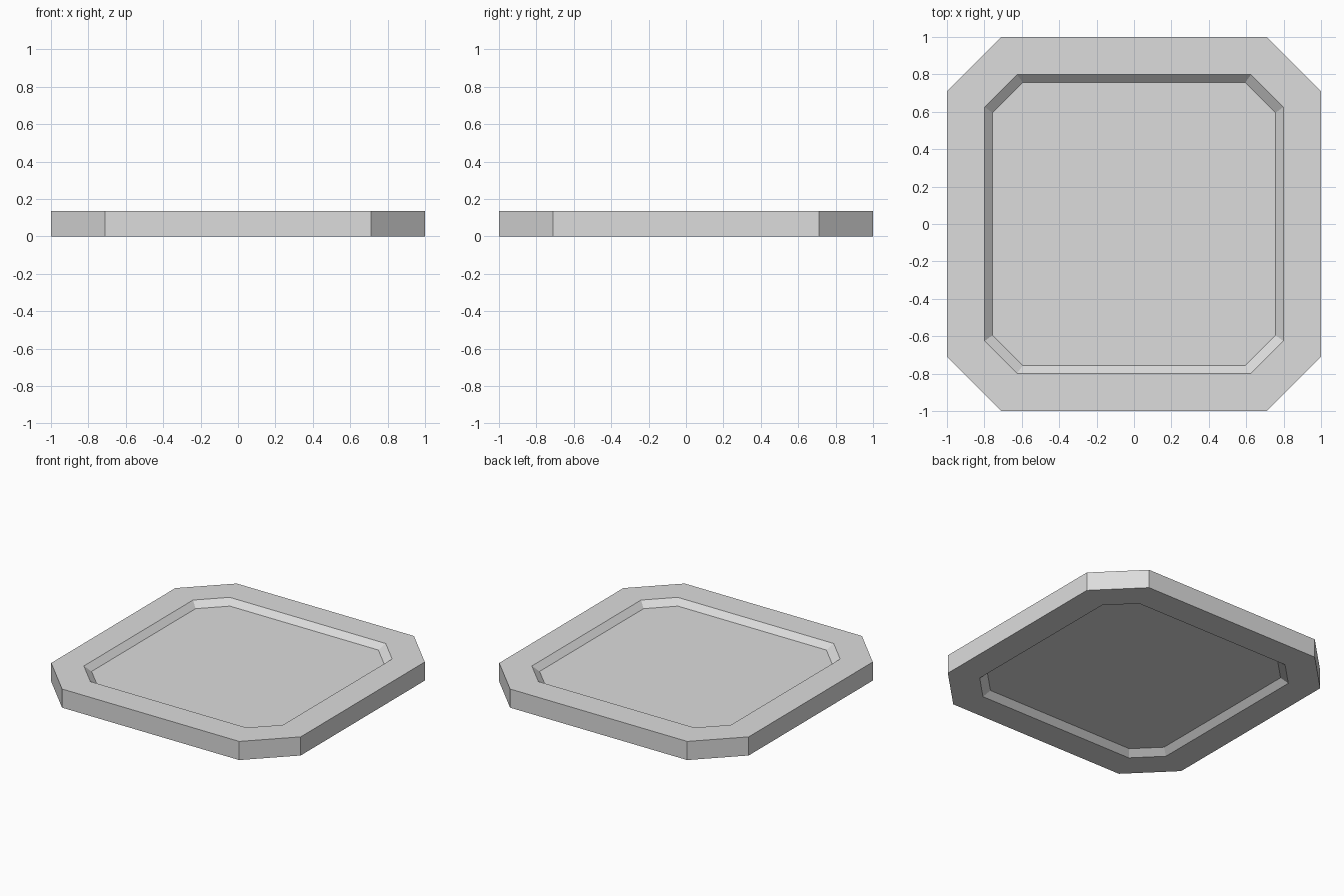
import bpy
import bmesh

cube = bpy.data.objects.get("Cube")
if cube:
    bpy.data.objects.remove(cube, do_unlink=True)

HEIGHT = 0.135
DEPTH = 0.04

# Plain grey material
grey = bpy.data.materials.new("light_grey")
grey.use_nodes = True
colour = (0.72, 0.72, 0.72, 1)
grey.diffuse_color = colour
grey.node_tree.nodes["Principled BSDF"].inputs["Base Color"].default_value = colour


def octagon(bm, half, straight, z):
    """Ring of a square with cut corners, counter-clockwise from above."""
    corners = []
    x, y = half, straight
    for _ in range(4):
        corners += [(x, -y), (x, y)]
        x, y = -y, x
        # Quarter turn: restore the half-width and straight lengths by rotation
    ring = []
    for turn in range(4):
        for side in (-straight, straight):
            px, py = half, side
            for _ in range(turn):
                px, py = -py, px
            ring.append(bm.verts.new((px, py, z)))
    return ring


# Cross-section from the lower floor, round the rim, to the upper floor
section = [
    (0.757, 0.595, DEPTH),
    (0.798, 0.625, 0),
    (1, 0.71, 0),
    (1, 0.71, HEIGHT),
    (0.798, 0.625, HEIGHT),
    (0.757, 0.595, HEIGHT - DEPTH),
]

# Slab with a bevelled recess in the top and the underside
bm = bmesh.new()
rings = [octagon(bm, *step) for step in section]
for low, high in zip(rings, rings[1:]):
    for i in range(8):
        j = (i + 1) % 8
        bm.faces.new((low[i], low[j], high[j], high[i]))
bm.faces.new(rings[-1])
bm.faces.new(rings[0][::-1])
bmesh.ops.recalc_face_normals(bm, faces=bm.faces)

mesh = bpy.data.meshes.new("recessed_slab")
bm.to_mesh(mesh)
bm.free()
mesh.materials.append(grey)
slab = bpy.data.objects.new("recessed_slab", mesh)
bpy.context.collection.objects.link(slab)
